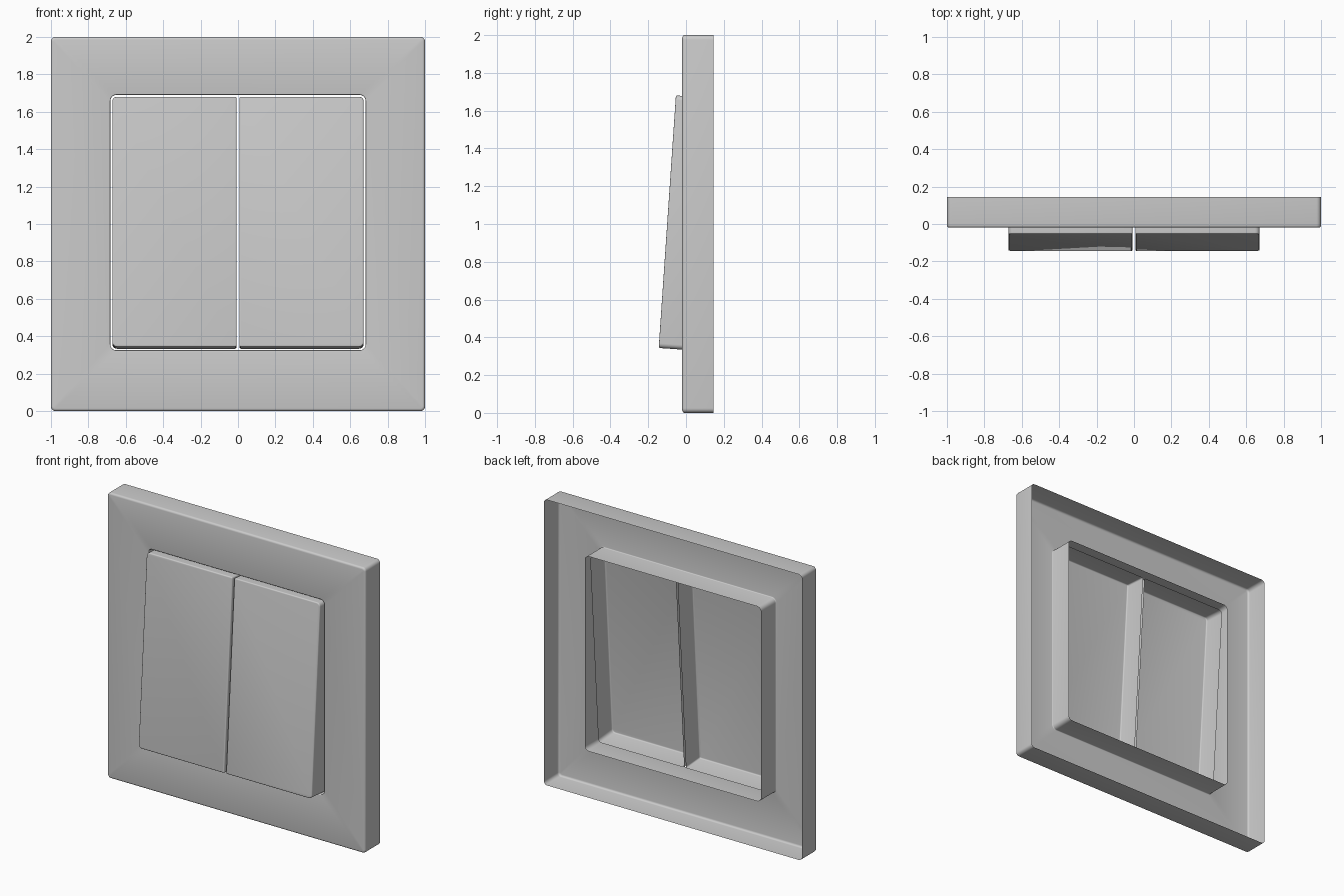
import bpy, bmesh, math

if "Cube" in bpy.data.objects:
    bpy.data.objects.remove(bpy.data.objects["Cube"])

SEG = 5


def ring(x0, x1, z0, z1, y, r_left, r_right, grow=0.0):
    """Rounded rectangle in the xz plane, optionally grown outwards."""
    pts = []
    corners = [(x1, z1, 1, 1, r_right, 0), (x0, z1, -1, 1, r_left, 90),
               (x0, z0, -1, -1, r_left, 180), (x1, z0, 1, -1, r_right, 270)]
    for x, z, sx, sz, r, start in corners:
        for i in range(SEG + 1):
            a = math.radians(start + 90 * i / SEG)
            pts.append((x - sx * r + (r + grow) * math.cos(a), y,
                        z - sz * r + (r + grow) * math.sin(a)))
    return pts


def loft(name, rings, cap=False):
    """Skin a stack of rings into an open shell facing the front."""
    bm = bmesh.new()
    loops = [[bm.verts.new(p) for p in r] for r in rings]
    n = len(loops[0])
    for a, b in zip(loops, loops[1:]):
        for i in range(n):
            bm.faces.new((a[i], a[(i + 1) % n], b[(i + 1) % n], b[i]))
    if cap:
        bm.faces.new(loops[-1])
    bm.normal_update()
    if max(bm.faces, key=lambda f: f.calc_area()).normal.y > 0:
        bmesh.ops.reverse_faces(bm, faces=bm.faces[:])
    mesh = bpy.data.meshes.new(name)
    bm.to_mesh(mesh)
    bm.free()
    ob = bpy.data.objects.new(name, mesh)
    bpy.context.collection.objects.link(ob)
    bpy.ops.object.select_all(action='DESELECT')
    ob.select_set(True)
    bpy.context.view_layer.objects.active = ob
    bpy.ops.object.shade_smooth_by_angle(angle=math.radians(35))
    return ob


def arc(e, steps=4):
    """Edge rounding: (inset, distance behind the front) from side to front."""
    for i in range(steps + 1):
        a = math.pi / 2 * i / steps
        yield e * (1 - math.cos(a)), e * (1 - math.sin(a))


BACK, FRONT = 0.145, -0.02

# Wall frame: outer rim, rounded front edge, front face, collar around the opening
outer = (-1, 1, 0, 2)
opening = (-0.682, 0.682, 0.325, 1.69)
rings = [ring(*outer, BACK, 0.025, 0.025)]
rings += [ring(*outer, FRONT + d, 0.025, 0.025, -i) for i, d in arc(0.014)]
rings += [ring(*opening, FRONT + d, 0.03, 0.03, i) for i, d in reversed(list(arc(0.006)))]
rings += [ring(*opening, BACK, 0.03, 0.03)]
loft("frame", rings)

# Pair of tilted rocker buttons, hollow at the back
body = (0.007, 0.672, -0.67, 0.67)
rings = [ring(*body, 0.155, 0.01, 0.025)]
rings += [ring(*body, d, 0.01, 0.025, -i) for i, d in arc(0.008)]
rockers = loft("rocker_pair", rings, cap=True)
rockers.location = (0, -0.099, 1.012)
rockers.rotation_euler.x = -0.068
mirror = rockers.modifiers.new("Mirror", 'MIRROR')
mirror.use_mirror_merge = False
